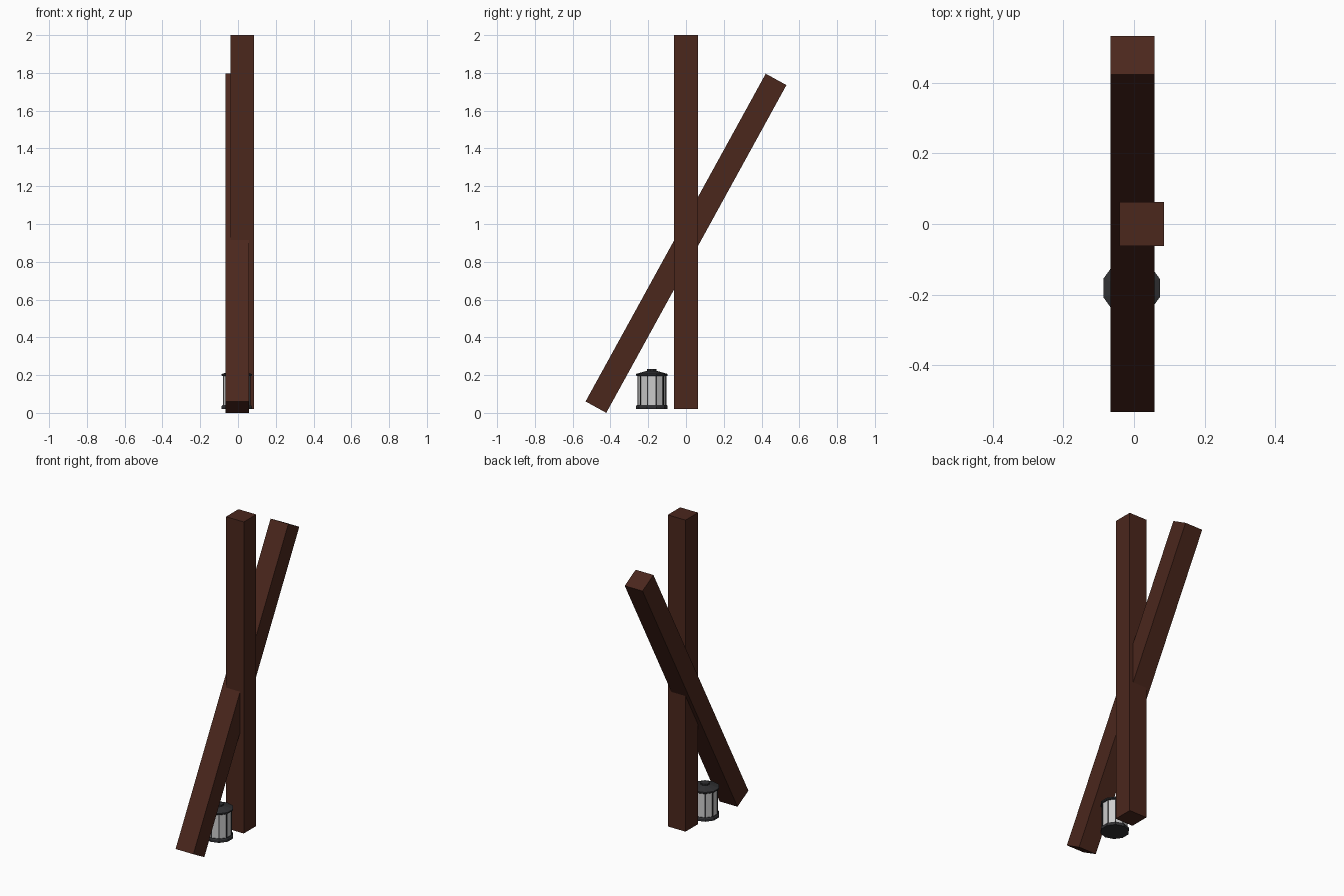
import bpy, bmesh
from math import radians, sin, cos, pi
from mathutils import Matrix

if "Cube" in bpy.data.objects:
    bpy.data.objects.remove(bpy.data.objects["Cube"])


def material(name, rgb):
    m = bpy.data.materials.new(name)
    m.diffuse_color = (*rgb, 1)
    m.use_nodes = True
    m.node_tree.nodes["Principled BSDF"].inputs["Base Color"].default_value = m.diffuse_color
    return m


wood = material("dark_wood", (0.07, 0.02, 0.012))
iron = material("dark_iron", (0.03, 0.03, 0.033))
glass = material("pale_glass", (0.62, 0.63, 0.64))


def finish(name, bm, mat, loc=(0, 0, 0), rot=(0, 0, 0)):
    bmesh.ops.recalc_face_normals(bm, faces=bm.faces)
    me = bpy.data.meshes.new(name)
    bm.to_mesh(me)
    bm.free()
    me.materials.append(mat)
    ob = bpy.data.objects.new(name, me)
    ob.location, ob.rotation_euler = loc, rot
    bpy.context.collection.objects.link(ob)
    return ob


def beam(name, size, loc, rot=(0, 0, 0)):
    bm = bmesh.new()
    bmesh.ops.create_cube(bm, size=1, matrix=Matrix.Diagonal((*size, 1)))
    return finish(name, bm, wood, loc, rot)


SIDES = 10
LX, LY = -0.007, -0.181


def corner(i, r):
    # corners lie on the y axis, flats face +x and -x
    a = pi / 2 + 2 * pi * i / SIDES
    return r * cos(a), r * sin(a)


def lathe(name, profile, mat):
    # stack of ten-sided rings given as (radius, height), capped at both ends
    bm = bmesh.new()
    rings = [[bm.verts.new((*corner(i, r), z)) for i in range(SIDES)] for r, z in profile]
    for lo, hi in zip(rings, rings[1:]):
        for i in range(SIDES):
            j = (i + 1) % SIDES
            bm.faces.new((lo[i], lo[j], hi[j], hi[i]))
    bm.faces.new(rings[0][::-1])
    bm.faces.new(rings[-1])
    return finish(name, bm, mat, (LX, LY, 0))


# Two crossed timbers
beam("upright_post", (0.125, 0.125, 1.98), (0.022, 0, 1.01))
beam("leaning_beam", (0.125, 0.125, 1.98), (-0.004, 0, 0.898), (radians(-28.8), 0, 0))

# Lantern body
lathe("lantern_base", [(0.084, 0.02), (0.084, 0.035), (0.079, 0.042)], iron)
lathe("lantern_glass", [(0.074, 0.04), (0.074, 0.2)], glass)
lathe("lantern_roof", [(0.079, 0.194), (0.084, 0.198), (0.084, 0.206), (0.028, 0.222)], iron)
lathe("lantern_cap", [(0.026, 0.218), (0.026, 0.232)], iron)

# Thin bars on the lantern corners
bm = bmesh.new()
for i in range(SIDES):
    x, y = corner(i, 0.0735)
    m = (Matrix.Translation((x, y, 0.118))
         @ Matrix.Rotation(pi / 2 + 2 * pi * i / SIDES, 4, 'Z')
         @ Matrix.Diagonal((0.006, 0.006, 0.158, 1)))
    bmesh.ops.create_cube(bm, size=1, matrix=m)
finish("lantern_bars", bm, iron, (LX, LY, 0))
